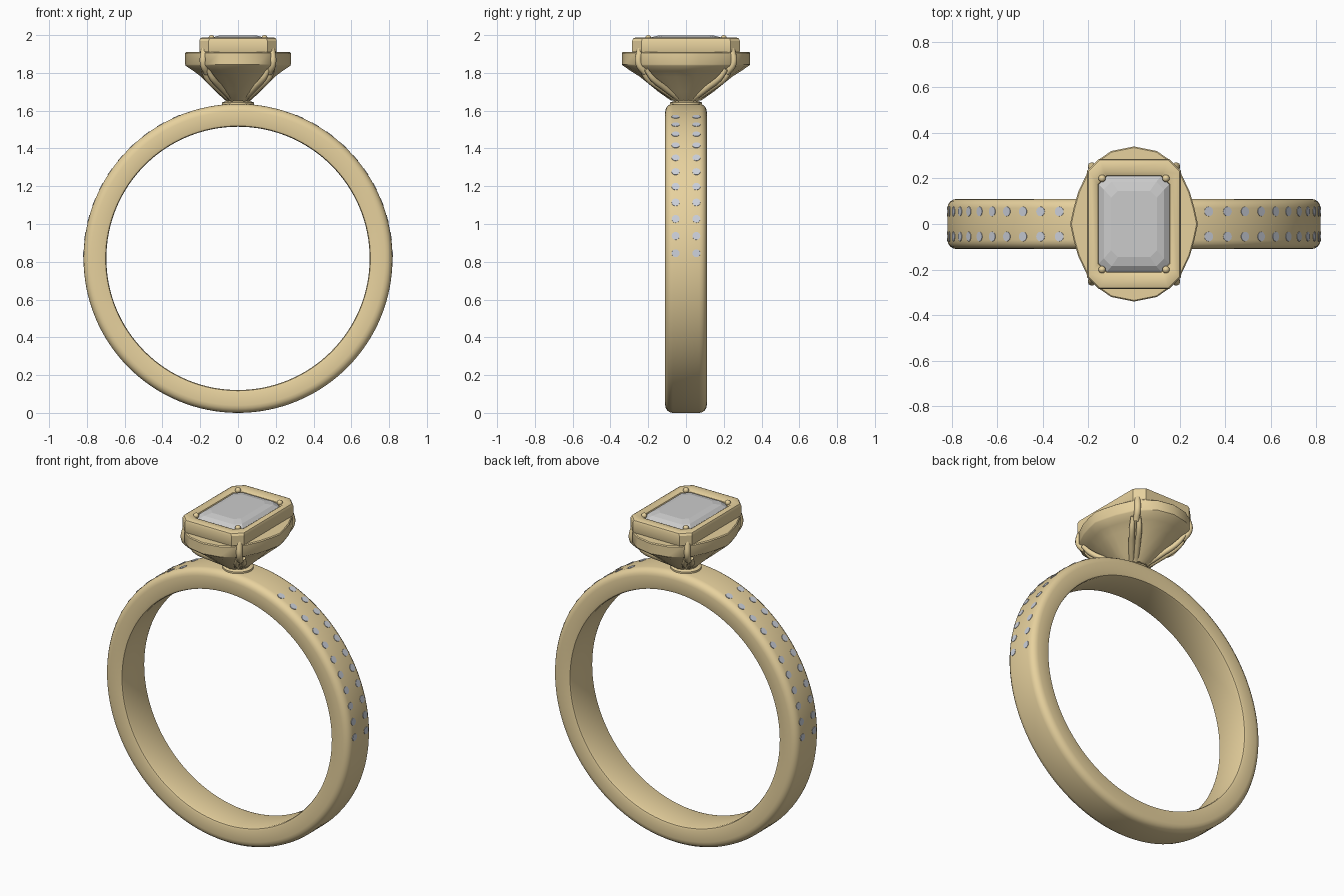
import bpy, bmesh
from math import sin, cos, pi, radians
from mathutils import Vector, Matrix

if "Cube" in bpy.data.objects:
    bpy.data.objects.remove(bpy.data.objects["Cube"])

CZ, R_OUT, R_IN = 0.818, 0.818, 0.697


def material(name, rgb):
    m = bpy.data.materials.new(name)
    m.diffuse_color = (*rgb, 1)
    m.use_nodes = True
    m.node_tree.nodes["Principled BSDF"].inputs["Base Color"].default_value = m.diffuse_color
    return m


gold = material("gold", (0.80, 0.64, 0.34))
stone = material("pale_stone", (0.60, 0.63, 0.70))
grey = material("clear_stone", (0.62, 0.62, 0.63))


def finish(bm, name, mat, smooth=None):
    bmesh.ops.recalc_face_normals(bm, faces=bm.faces)
    me = bpy.data.meshes.new(name)
    bm.to_mesh(me)
    bm.free()
    ob = bpy.data.objects.new(name, me)
    bpy.context.collection.objects.link(ob)
    me.materials.append(mat)
    if smooth:
        bpy.ops.object.select_all(action='DESELECT')
        ob.select_set(True)
        bpy.context.view_layer.objects.active = ob
        bpy.ops.object.shade_smooth_by_angle(angle=radians(smooth))
    return ob


def loft(name, rings, mat, smooth=None, closed=False, caps=True):
    """Skin a list of equal-length point rings."""
    bm = bmesh.new()
    vs = [[bm.verts.new(p) for p in ring] for ring in rings]
    n = len(rings[0])
    for i in range(len(vs) if closed else len(vs) - 1):
        a, b = vs[i], vs[(i + 1) % len(vs)]
        for j in range(n):
            k = (j + 1) % n
            bm.faces.new((a[j], a[k], b[k], b[j]))
    if caps and not closed:
        bm.faces.new(vs[0])
        bm.faces.new(vs[-1])
    return finish(bm, name, mat, smooth)


def octagon(hx, hy, c, z):
    q = [(hx, hy - c), (hx - c, hy)]
    pts = q + [(-x, y) for x, y in q[::-1]]
    pts += [(-x, -y) for x, y in pts]
    return [(x, y, z) for x, y in pts]


def circle(r, z, n=32):
    return [(r * cos(2 * pi * i / n), r * sin(2 * pi * i / n), z) for i in range(n)]


# Band: rounded section swept round the finger hole
half = [(R_OUT, 0.0), (R_OUT, 0.07)]
half += [(R_OUT - 0.04 + 0.04 * cos(a), 0.07 + 0.04 * sin(a))
         for a in (radians(d) for d in (22.5, 45, 67.5, 90))]
half += [(R_IN + 0.015, 0.11), (R_IN + 0.004, 0.106), (R_IN, 0.095)]
section = half + [(r, -y) for r, y in half[:0:-1]]
N = 128
loft("band", [[(r * cos(2 * pi * i / N), y, CZ + r * sin(2 * pi * i / N))
               for r, y in section] for i in range(N)], gold, 40, closed=True)

# Small stones: two rows on each shoulder
bm = bmesh.new()
for side in (1, -1):
    for i in range(11):
        a = radians(1.9 + 6.45 * i)
        out = Vector((side * cos(a), 0, sin(a)))
        for y in (-0.055, 0.055):
            pos = out * (R_OUT - 0.006) + Vector((0, y, CZ))
            m = Matrix.Translation(pos) @ out.to_track_quat('Z', 'Y').to_matrix().to_4x4()
            bmesh.ops.create_cone(bm, cap_ends=True, segments=16, radius1=0.022,
                                  radius2=0.021, depth=0.016, matrix=m)
finish(bm, "shoulder_stones", stone)

# Collar between band and cup
loft("collar", [circle(0.085, 1.60), circle(0.085, 1.643), circle(0.066, 1.65),
                circle(0.066, 1.69)], gold, 40)

# Cup: bowed rim tapering to the collar
q = [(0.28, 0), (0.265, 0.07), (0.245, 0.14), (0.205, 0.225),
     (0.165, 0.275), (0.1, 0.32), (0, 0.34)]
rim = q + [(-x, y) for x, y in q[-2::-1]]
rim += [(x, -y) for x, y in rim[-2:0:-1]]


def cup_ring(sx, sy, z):
    return [(x * sx, y * sy, z) for x, y in rim]


loft("cup", [cup_ring(0.24, 0.24, 1.655), cup_ring(0.42, 0.43, 1.70),
             cup_ring(0.70, 0.72, 1.78), cup_ring(0.84, 0.86, 1.81),
             cup_ring(0.99, 0.98, 1.838), cup_ring(1, 1, 1.845),
             cup_ring(1, 1, 1.905), cup_ring(0.98, 0.985, 1.91),
             cup_ring(0.72, 0.78, 1.91), cup_ring(0.66, 0.7, 1.85)], gold, 35)

# Bezel frame around the main stone
loft("bezel", [octagon(*p) for p in (
    (0.16, 0.22, 0.04, 1.90), (0.198, 0.278, 0.05, 1.90), (0.205, 0.285, 0.05, 1.915),
    (0.205, 0.285, 0.05, 1.97), (0.20, 0.28, 0.05, 1.982), (0.19, 0.268, 0.047, 1.987),
    (0.17, 0.23, 0.04, 1.985), (0.157, 0.212, 0.036, 1.975),
    (0.15, 0.205, 0.035, 1.955))], gold, 30, closed=True)

# Step-cut main stone
loft("main_stone", [octagon(*p) for p in (
    (0.03, 0.07, 0.012, 1.74), (0.10, 0.15, 0.025, 1.85), (0.155, 0.21, 0.036, 1.955),
    (0.155, 0.21, 0.036, 1.968), (0.132, 0.185, 0.034, 1.988),
    (0.10, 0.145, 0.03, 1.998))], grey)


# Prongs: split strands at each corner, a claw above, and a bead on top
def tube(name, pts, r, radii=None):
    cu = bpy.data.curves.new(name, 'CURVE')
    cu.dimensions = '3D'
    cu.bevel_depth, cu.bevel_resolution = r, 3
    cu.use_fill_caps = True
    cu.resolution_u = 6
    sp = cu.splines.new('BEZIER')
    sp.bezier_points.add(len(pts) - 1)
    for i, (bp, p) in enumerate(zip(sp.bezier_points, pts)):
        bp.co = p
        bp.radius = radii[i] if radii else 1
        bp.handle_left_type = bp.handle_right_type = 'AUTO'
    ob = bpy.data.objects.new(name, cu)
    bpy.context.collection.objects.link(ob)
    cu.materials.append(gold)


for sx in (1, -1):
    for sy in (1, -1):
        for k in (1, -1):
            path = [(0.035, 0.04, 1.66, 0.008), (0.10, 0.125, 1.72, 0.012),
                    (0.148, 0.19, 1.77, 0.014), (0.175, 0.225, 1.82, 0.012)]
            tube("prong_strand", [(sx * (x + k * d), sy * (y - k * d), z)
                                  for x, y, z, d in path], 0.016, (1, 1, 1, 0.7))
        tube("prong_claw", [(sx * x, sy * y, z) for x, y, z in
                            ((0.165, 0.215, 1.80), (0.184, 0.25, 1.85), (0.18, 0.245, 1.91),
                             (0.165, 0.225, 1.965))], 0.018)
        bm = bmesh.new()
        bmesh.ops.create_uvsphere(bm, u_segments=16, v_segments=10, radius=0.016,
                                  matrix=Matrix.Translation((sx * 0.14, sy * 0.2, 1.984)))
        finish(bm, "prong_bead", gold, 60)
